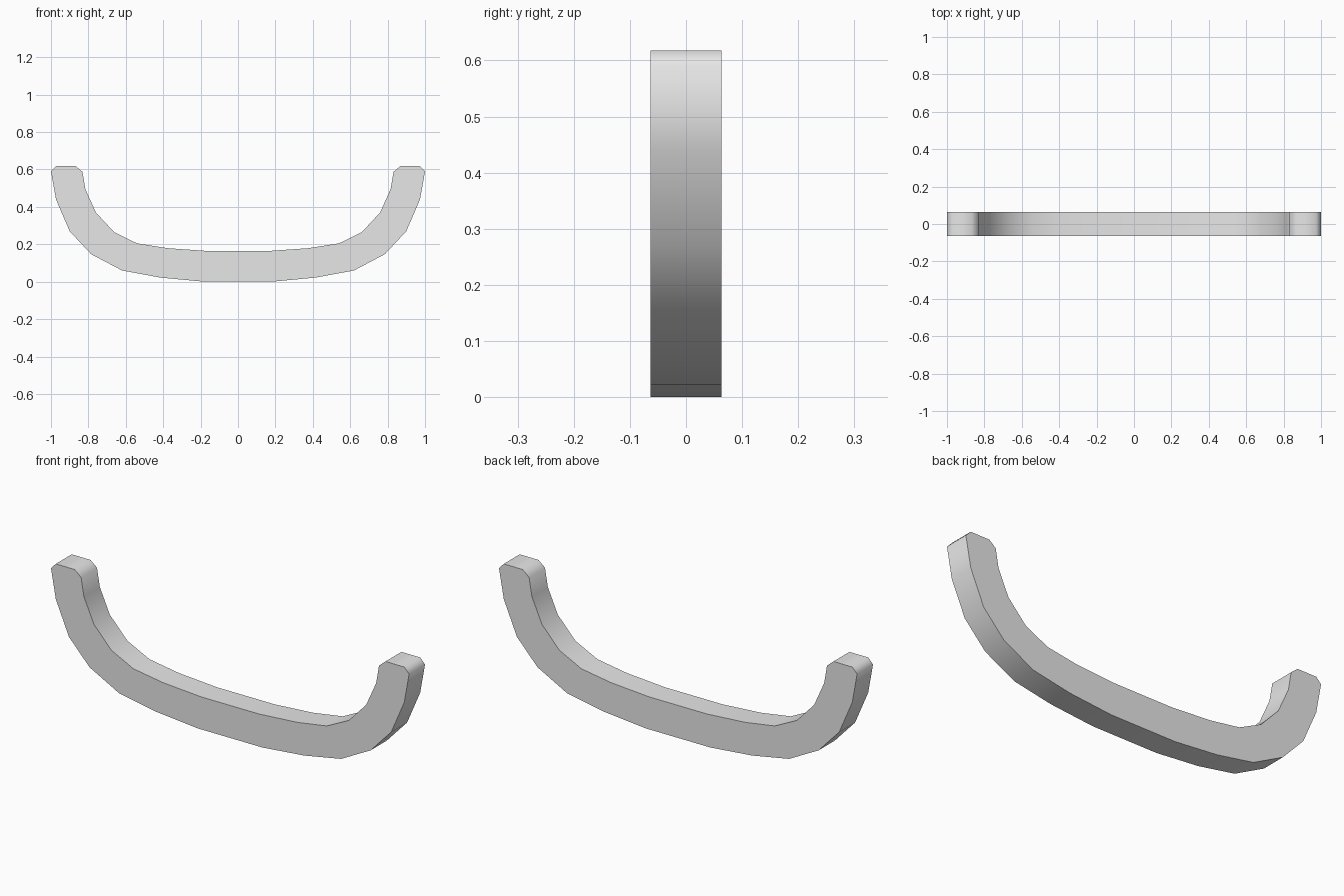
import bpy, bmesh, math

cube = bpy.data.objects.get("Cube")
if cube:
    bpy.data.objects.remove(cube, do_unlink=True)

DEPTH = 0.127

# Plain grey material
grey = bpy.data.materials.new("plain grey")
grey.use_nodes = True
colour = (0.8, 0.8, 0.8, 1)
grey.diffuse_color = colour
grey.node_tree.nodes["Principled BSDF"].inputs["Base Color"].default_value = colour

# Half profile: along the underside, round the tip, back along the inside
half = [(0.18, 0), (0.415, 0.022), (0.62, 0.06), (0.785, 0.147), (0.9, 0.27),
        (0.973, 0.44), (1, 0.59), (0.973, 0.618), (0.868, 0.618), (0.832, 0.588),
        (0.816, 0.495), (0.76, 0.37), (0.662, 0.265), (0.54, 0.205),
        (0.375, 0.179), (0.16, 0.164)]
outline = half + [(-x, z) for x, z in reversed(half)]

# Curved handle, extruded from the profile
bm = bmesh.new()
face = bm.faces.new([bm.verts.new((x, -DEPTH / 2, z)) for x, z in outline])
ext = bmesh.ops.extrude_face_region(bm, geom=[face], use_keep_orig=True)
moved = [v for v in ext["geom"] if isinstance(v, bmesh.types.BMVert)]
bmesh.ops.translate(bm, verts=moved, vec=(0, DEPTH, 0))
bmesh.ops.recalc_face_normals(bm, faces=bm.faces)
mesh = bpy.data.meshes.new("curved_handle")
bm.to_mesh(mesh)
bm.free()
mesh.materials.append(grey)
handle = bpy.data.objects.new("curved_handle", mesh)
bpy.context.collection.objects.link(handle)

# Smooth rim with sharp front and back edges
bpy.ops.object.select_all(action="DESELECT")
handle.select_set(True)
bpy.context.view_layer.objects.active = handle
bpy.ops.object.shade_smooth_by_angle(angle=math.radians(60))
